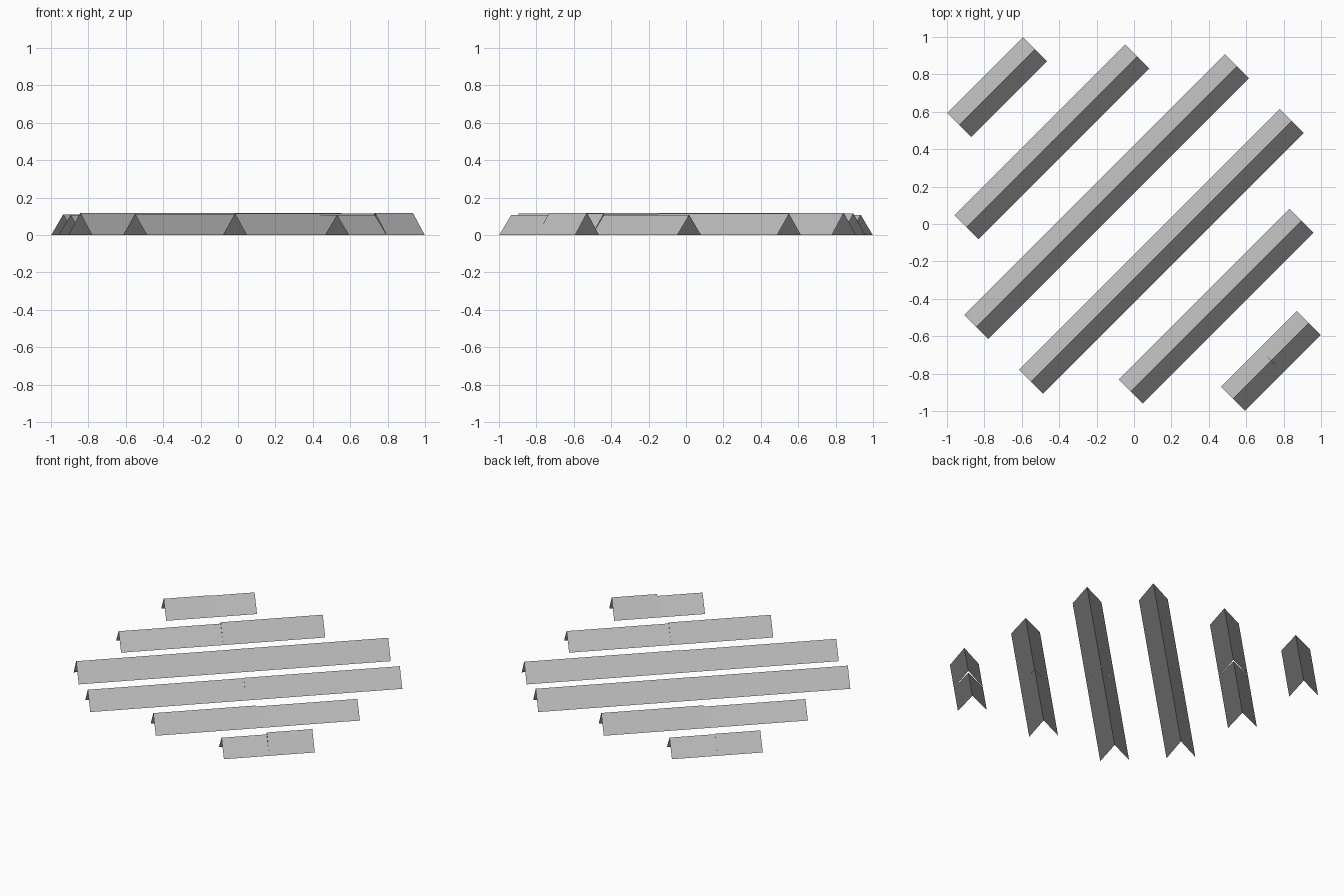
import bpy, bmesh, math
from mathutils import Matrix

cube = bpy.data.objects.get("Cube")
if cube:
    bpy.data.objects.remove(cube, do_unlink=True)

# Single flat colour
grey = bpy.data.materials.new("panel grey")
grey.use_nodes = True
colour = (0.5, 0.5, 0.5, 1)
grey.diffuse_color = colour
grey.node_tree.nodes["Principled BSDF"].inputs["Base Color"].default_value = colour

HALF_WIDTH = 0.09
SPACING = 0.414
TURN = Matrix.Rotation(math.radians(45), 4, "Z")


def tent(name, start, end, offset, height):
    """Open ridge of two sloping sheets, running diagonally."""
    bm = bmesh.new()
    profile = [(-HALF_WIDTH, 0), (0, height), (HALF_WIDTH, 0)]
    near, far = [[bm.verts.new((u, offset + v, z)) for v, z in profile]
                 for u in (start, end)]
    for i in range(2):
        bm.faces.new((near[i], far[i], far[i + 1], near[i + 1]))
    bm.transform(TURN)
    bm.normal_update()
    for face in bm.faces:
        if face.normal.z < 0:
            face.normal_flip()
    mesh = bpy.data.meshes.new(name)
    bm.to_mesh(mesh)
    bm.free()
    mesh.materials.append(grey)
    obj = bpy.data.objects.new(name, mesh)
    bpy.context.collection.objects.link(obj)


# Each row: half length, ridge height of its front half and of its back half
rows = [
    (0.287, 0.110, 0.107),
    (0.645, 0.106, 0.115),
    (0.986, 0.118, 0.119),
    (0.986, 0.112, 0.114),
    (0.645, 0.114, 0.107),
    (0.287, 0.106, 0.119),
]
for i, (half, front, back) in enumerate(rows):
    offset = (2.5 - i) * SPACING
    tent(f"row_{i + 1}_front_panels", -half, 0, offset, front)
    tent(f"row_{i + 1}_back_panels", 0, half, offset, back)
